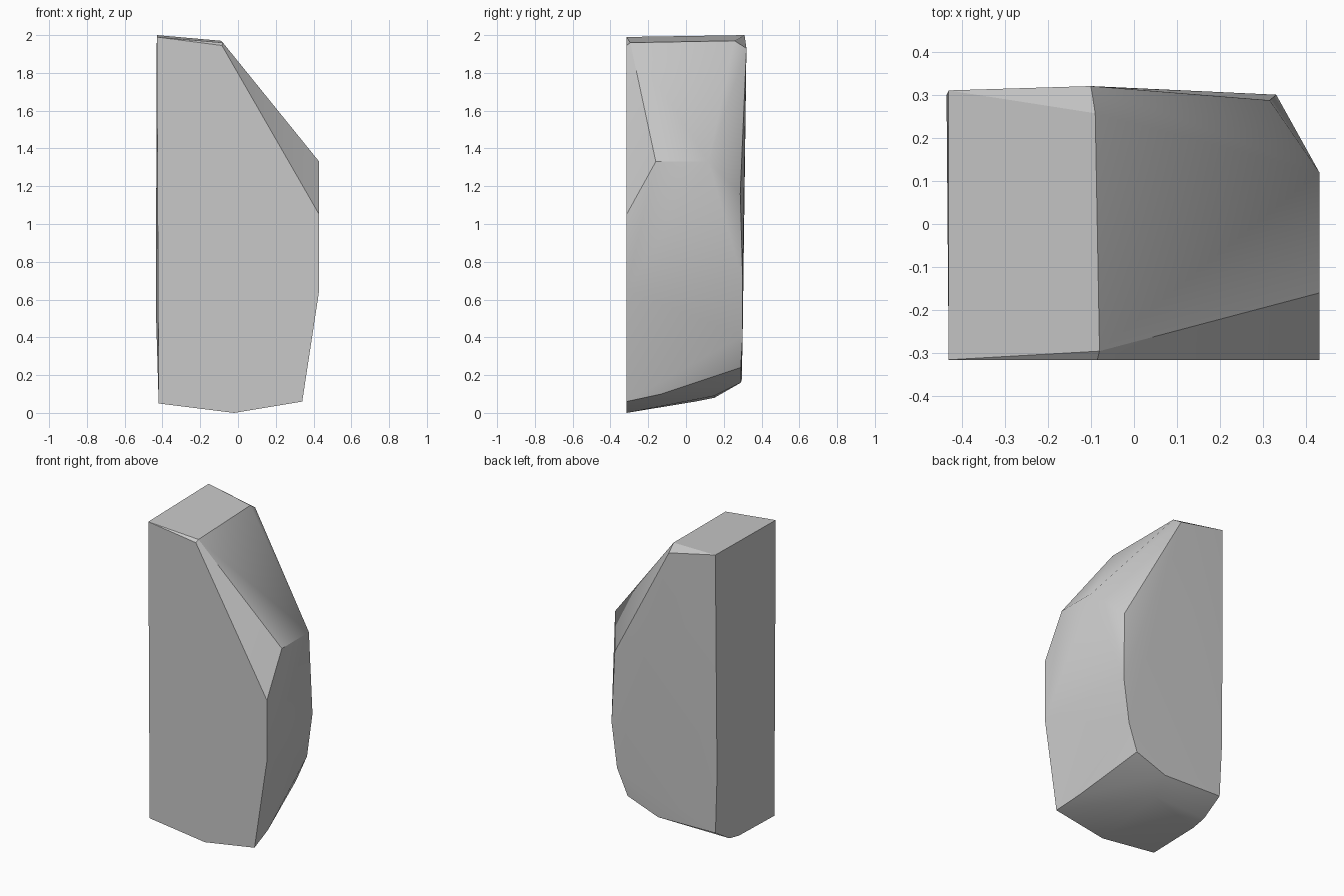
import bpy
import bmesh
import math
from mathutils import Vector

if "Cube" in bpy.data.objects:
    bpy.data.objects.remove(bpy.data.objects["Cube"], do_unlink=True)


def make_material(name, color):
    material = bpy.data.materials.new(name)
    material.use_nodes = True
    material.diffuse_color = color
    material.node_tree.nodes["Principled BSDF"].inputs["Base Color"].default_value = color
    return material


def hull_object(name, points, material):
    """Wrap a convex skin round the chipped corners of a stone."""
    mesh = bpy.data.meshes.new(name)
    bm = bmesh.new()
    for point in points:
        bm.verts.new(point)
    bmesh.ops.convex_hull(bm, input=bm.verts)
    loose = [vert for vert in bm.verts if not vert.link_faces]
    bmesh.ops.delete(bm, geom=loose, context="VERTS")
    # Merge the facets that lie in one plane
    bmesh.ops.dissolve_limit(bm, angle_limit=math.radians(1),
                             verts=bm.verts, edges=bm.edges)
    bmesh.ops.recalc_face_normals(bm, faces=bm.faces)
    bm.to_mesh(mesh)
    bm.free()
    mesh.materials.append(material)
    stone = bpy.data.objects.new(name, mesh)
    bpy.context.collection.objects.link(stone)
    return stone


# Flat front face outline, as x and z
front_y = -0.315
front_outline = [(-0.43, 1.99), (-0.085, 1.945), (0.43, 1.05), (0.43, 0.65),
                 (0.34, 0.06), (-0.02, 0), (-0.42, 0.05)]
front_corners = [Vector((x, front_y, z)) for x, z in front_outline]

# Slanted cap on the top
top_corners = [(-0.43, 0.31, 2), (-0.08, -0.295, 1.96), (-0.09, 0.257, 1.97)]

# Ridge where the long shoulder slope meets the side
shoulder_corners = [(0.43, -0.16, 1.33), (0.43, 0.12, 1.33)]

# Back face, down its side edge and along its lower edge
back_corners = [(-0.1, 0.32, 1.93), (0.315, 0.287, 1.16), (0.33, 0.3, 0.7),
                (0.29, 0.3, 0.41), (0.22, 0.29, 0.24), (0, 0.29, 0.16),
                (-0.42, 0.295, 0.17), (-0.435, 0.3, 0.55)]

# Rounded underside
under_corners = [(0.31, -0.13, 0.1), (-0.04, 0.15, 0.09),
                 (-0.42, 0.15, 0.08), (-0.42, 0.05, 0.06)]

grey_stone = make_material("grey stone", (0.58, 0.58, 0.58, 1))
rock = hull_object("rock_slab",
                   front_corners + top_corners + shoulder_corners
                   + back_corners + under_corners,
                   grey_stone)

# Soft facets with crisp main edges
bpy.ops.object.select_all(action="DESELECT")
rock.select_set(True)
bpy.context.view_layer.objects.active = rock
bpy.ops.object.shade_smooth_by_angle(angle=math.radians(30))
